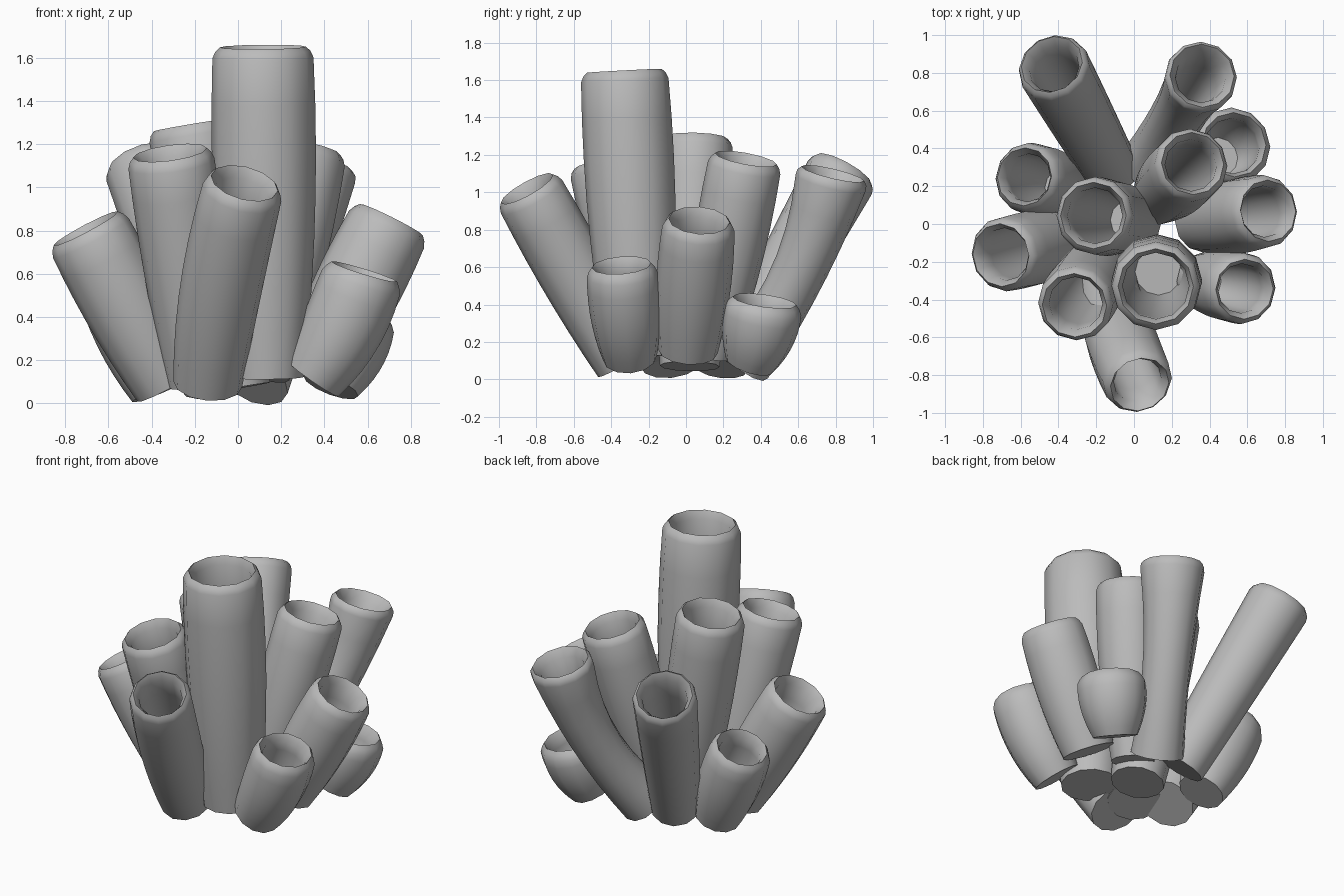
import bpy, bmesh, math
from mathutils import Vector

cube = bpy.data.objects.get("Cube")
if cube:
    bpy.data.objects.remove(cube, do_unlink=True)

grey = bpy.data.materials.new("sponge_grey")
grey.use_nodes = True
colour = (0.5, 0.5, 0.5, 1)
grey.diffuse_color = colour
grey.node_tree.nodes["Principled BSDF"].inputs["Base Color"].default_value = colour

SIDES = 12
WALL = 0.058
UP = Vector((0, 0, 1))


def tube(name, base, rim, radii, bend=(0, 0, 0)):
    """Hollow tube: radii at foot, middle and shoulder, swept from base to rim."""
    p0, p2 = Vector(base), Vector(rim)
    p1 = (p0 + p2) / 2 + 2 * Vector(bend)
    length = (p2 - p0).length
    foot, mid, top = radii

    def radius(t):
        return foot * (1 - t) * (1 - 2 * t) + 4 * mid * t * (1 - t) + top * t * (2 * t - 1)

    # outer wall, rounded shoulder, lip, then the inner wall down to the floor
    shoulder = 1 - 0.05 / length
    floor = WALL / length
    steps = [i / 7 for i in range(8)]
    profile = [(shoulder * s, radius(shoulder * s)) for s in steps]
    profile += [(1 - 0.02 / length, top * 0.95), (1, top * 0.86)]
    inner = [floor + (shoulder - floor) * s for s in reversed(steps)]
    profile += [(t, radius(t) - WALL) for t in inner]

    bm = bmesh.new()
    rings = []
    for t, r in profile:
        centre = p0 * (1 - t) ** 2 + p1 * 2 * t * (1 - t) + p2 * t * t
        tangent = (p1 - p0) * (1 - t) + (p2 - p1) * t
        turn = UP.rotation_difference(tangent.normalized())
        ring = []
        for k in range(SIDES):
            a = math.tau * k / SIDES
            ring.append(bm.verts.new(centre + turn @ Vector((r * math.cos(a), r * math.sin(a), 0))))
        rings.append(ring)
    for low, high in zip(rings, rings[1:]):
        for k in range(SIDES):
            n = (k + 1) % SIDES
            bm.faces.new((low[k], low[n], high[n], high[k]))
    bm.faces.new(rings[0][::-1])
    bm.faces.new(rings[-1])

    mesh = bpy.data.meshes.new(name)
    bm.to_mesh(mesh)
    bm.free()
    mesh.materials.append(grey)
    obj = bpy.data.objects.new(name, mesh)
    bpy.context.collection.objects.link(obj)
    bpy.ops.object.select_all(action='DESELECT')
    obj.select_set(True)
    bpy.context.view_layer.objects.active = obj
    bpy.ops.object.shade_smooth_by_angle(angle=math.radians(50))


# Tall central tube
tube("tall_tube", (0.13, -0.25, 0.12), (0.115, -0.33, 1.65), (0.175, 0.235, 0.232))

# Upright inner tubes
tube("inner_right_tube", (-0.01, 0.02, 0.07), (-0.215, 0.045, 1.29), (0.16, 0.2, 0.205))
tube("inner_left_tube", (0.11, 0.12, 0.13), (0.31, 0.32, 1.18), (0.13, 0.19, 0.195))
tube("inner_front_tube", (-0.17, -0.2, 0.1), (-0.315, -0.43, 1.16), (0.16, 0.195, 0.2))

# Long leaning tubes
tube("front_tube", (-0.14, -0.33, 0.09), (0.03, -0.85, 1.02), (0.16, 0.19, 0.185), (-0.02, 0, 0))
tube("back_right_tube", (-0.12, 0.28, 0.1), (-0.435, 0.845, 1.12), (0.15, 0.175, 0.195))
tube("back_left_tube", (0.08, 0.31, 0.1), (0.36, 0.785, 1.1), (0.16, 0.145, 0.2), (0.025, 0.05, -0.04))

# Medium side tubes
tube("right_side_tube", (-0.32, -0.08, 0.085), (-0.705, -0.165, 0.81), (0.165, 0.2, 0.195))
tube("left_side_tube", (0.36, 0.01, 0.15), (0.71, 0.07, 0.85), (0.16, 0.2, 0.19))

# Short outer tubes
tube("short_front_left_tube", (0.345, -0.3, 0.115), (0.585, -0.345, 0.61), (0.145, 0.19, 0.185), (0.018, 0, -0.012))
tube("short_back_left_tube", (0.43, 0.34, 0.08), (0.53, 0.42, 0.42), (0.135, 0.2, 0.2), (0.008, 0.008, 0))
tube("short_back_right_tube", (-0.36, 0.19, 0.06), (-0.58, 0.25, 0.59), (0.14, 0.19, 0.18))
